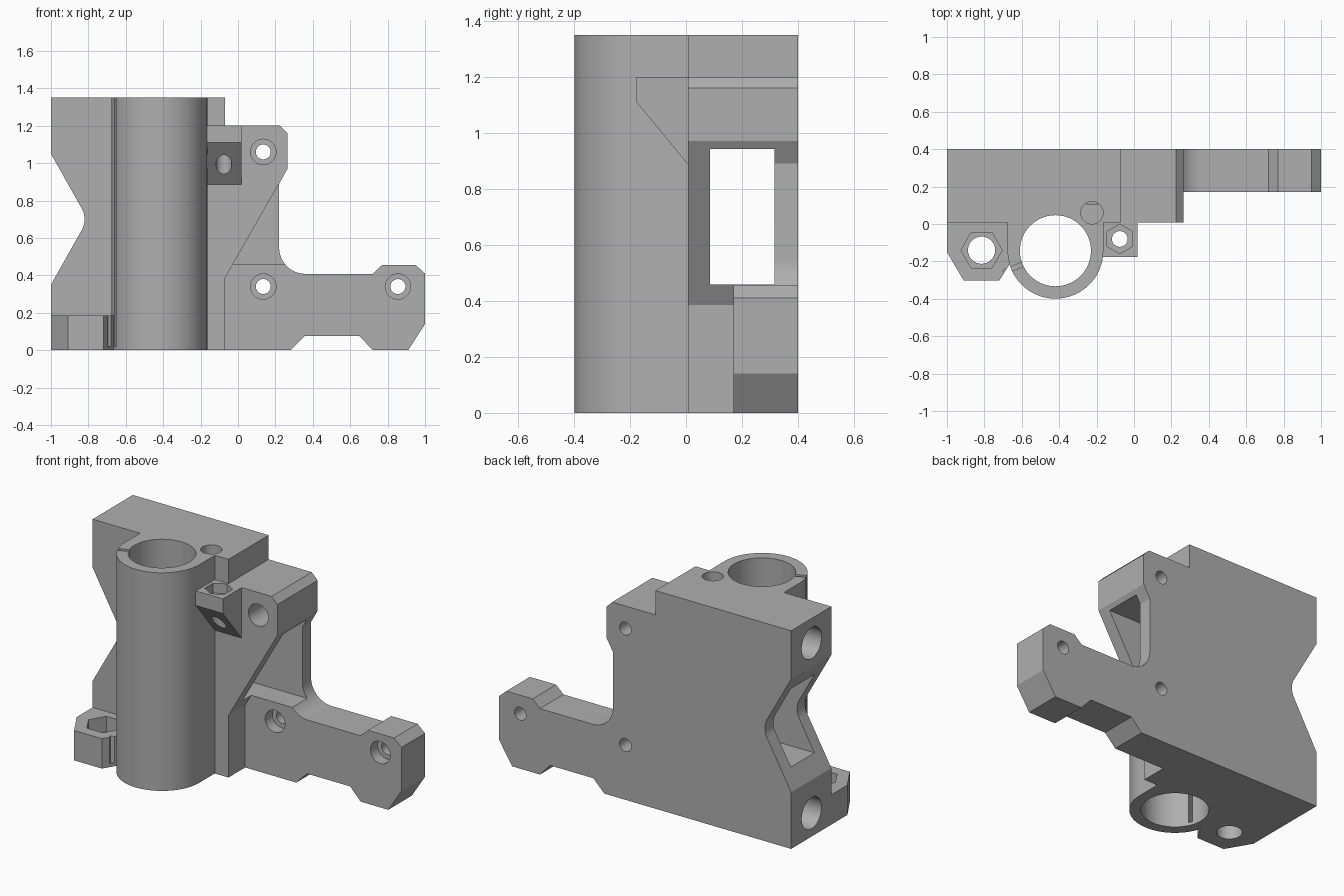
import bpy, bmesh, math
from mathutils import Vector

if "Cube" in bpy.data.objects:
    bpy.data.objects.remove(bpy.data.objects["Cube"])

grey = bpy.data.materials.new("plain grey")
grey.diffuse_color = (0.43, 0.43, 0.43, 1)
grey.use_nodes = True
grey.node_tree.nodes["Principled BSDF"].inputs["Base Color"].default_value = grey.diffuse_color


def arc(cx, cy, r, a0, a1, n):
    return [(cx + r * math.cos(math.radians(a0 + (a1 - a0) * i / n)),
             cy + r * math.sin(math.radians(a0 + (a1 - a0) * i / n))) for i in range(n + 1)]


def ring(cx, cy, r, n=48, turn=0):
    return arc(cx, cy, r, turn, turn + 360, n)[:-1]


def prism(name, profile, lo, hi, axis):
    """Extrude a 2D profile along an axis: x uses (y,z), y uses (x,z), z uses (x,y)."""
    place = {'x': lambda p, t: (t, p[0], p[1]),
             'y': lambda p, t: (p[0], t, p[1]),
             'z': lambda p, t: (p[0], p[1], t)}[axis]
    bm = bmesh.new()
    face = bm.faces.new([bm.verts.new(place(p, lo)) for p in profile])
    top = bmesh.ops.extrude_face_region(bm, geom=[face])
    shift = Vector(place((0, 0), hi - lo))
    bmesh.ops.translate(bm, vec=shift, verts=[v for v in top['geom'] if isinstance(v, bmesh.types.BMVert)])
    bmesh.ops.recalc_face_normals(bm, faces=bm.faces)
    mesh = bpy.data.meshes.new(name)
    bm.to_mesh(mesh)
    bm.free()
    mesh.materials.append(grey)
    ob = bpy.data.objects.new(name, mesh)
    bpy.context.collection.objects.link(ob)
    return ob


def rect(x0, y0, x1, y1):
    return [(x0, y0), (x1, y0), (x1, y1), (x0, y1)]


def combine(target, tool, operation):
    bpy.context.view_layer.objects.active = target
    mod = target.modifiers.new("combine", 'BOOLEAN')
    mod.operation, mod.solver, mod.object = operation, 'EXACT', tool
    bpy.ops.object.modifier_apply(modifier=mod.name)
    bpy.data.objects.remove(tool, do_unlink=True)


FRONT, BACK, TOP = 0.007, 0.4, 1.35

# Main block with the rounded notch on the left and the upper wing on the right
notch = arc(-0.935, 0.7, 0.115, 30, -30, 10)
body = prism("carriage_bracket",
             [(-1, 0), (-0.07, 0), (-0.07, 0.385), (0.265, 0.97), (0.265, 1.16), (0.225, 1.2),
              (-0.07, 1.2), (-0.07, TOP), (-1, TOP), (-1, 1.05)] + notch + [(-1, 0.35)],
             FRONT, BACK, 'y')

adds = [
    # Motor arm, set back, with the filleted inner corner
    prism("arm", [(-0.2, 0), (0.28, 0), (0.355, 0.075), (0.65, 0.075), (0.72, 0), (0.91, 0),
                  (1, 0.14), (1, 0.41), (0.95, 0.455), (0.77, 0.455), (0.72, 0.408)]
          + arc(0.36, 0.548, 0.14, 270, 180, 14) + [(0.22, 0.891), (-0.2, 0.891)],
          0.17, BACK, 'y'),
    # Vertical bearing housing
    prism("housing", arc(-0.42, -0.143, 0.256, 180, 360, 48) + [(-0.164, 0.07), (-0.676, 0.07)],
          0, TOP, 'z'),
    # Lower hexagonal nut holder
    prism("nut_holder", [(-1, 0.05), (-1, -0.15), (-0.91, -0.303), (-0.72, -0.303),
                         (-0.65, -0.19), (-0.65, 0.05)], 0, 0.185, 'z'),
    # Upper nut lug with sloping underside
    prism("nut_lug", [(0.05, 1.2), (-0.177, 1.2), (-0.177, 1.11), (FRONT, 0.887), (0.05, 0.887)],
          -0.19, 0.02, 'x'),
]
for part in adds:
    combine(body, part, 'UNION')

cuts = [
    # Belt window through the block
    prism("window", rect(0.085, 0.458, 0.316, 0.943), -1.1, 0.4, 'x'),
    # Bearing bore, blind pin hole
    prism("bore", ring(-0.42, -0.143, 0.19, 64), -0.1, 1.5, 'z'),
    prism("pin_hole", ring(-0.225, 0.06, 0.06, 32), 1.22, 1.5, 'z'),
    # Nut traps with their screw holes
    prism("nut_a", ring(-0.815, -0.14, 0.11, 6), 0.09, 0.4, 'z'),
    prism("screw_a", ring(-0.815, -0.14, 0.073, 32), -0.1, 0.2, 'z'),
    prism("nut_b", ring(-0.076, -0.08, 0.079, 6, 30), 1.14, 1.4, 'z'),
    prism("screw_b", ring(-0.076, -0.08, 0.042, 32), 0.7, 1.3, 'z'),
]
# Clamping slit in the housing wall
a = math.radians(202.5)
d, n = Vector((math.cos(a), math.sin(a))), Vector((-math.sin(a), math.cos(a)))
c = Vector((-0.42, -0.143))
slit = [c + d * r + n * w for r, w in ((0.15, -0.012), (0.3, -0.012), (0.3, 0.012), (0.15, 0.012))]
cuts.append(prism("slit", [tuple(p) for p in slit], 0.02, 1.5, 'z'))
# Horizontal rod holes with a flattened crown
for z in (0.145, 1.198):
    crown = [(0.235, z + 0.094), (0.165, z + 0.094)]
    lower = arc(0.2, z, 0.097, 140, 400, 36)
    cuts.append(prism("rod_hole", lower + crown, -1.1, -0.07, 'x'))
# Counterbored mounting screws
for x, z in ((0.135, 1.06), (0.135, 0.34), (0.855, 0.34)):
    cuts.append(prism("screw", ring(x, z, 0.04, 32), -0.1, 0.5, 'y'))
    cuts.append(prism("counterbore", ring(x, z, 0.068, 32), -0.1, 0.24, 'y'))
for part in cuts:
    combine(body, part, 'DIFFERENCE')

# Smooth the round walls only
bpy.ops.object.select_all(action='DESELECT')
body.select_set(True)
bpy.context.view_layer.objects.active = body
bpy.ops.object.shade_smooth_by_angle(angle=math.radians(20))
